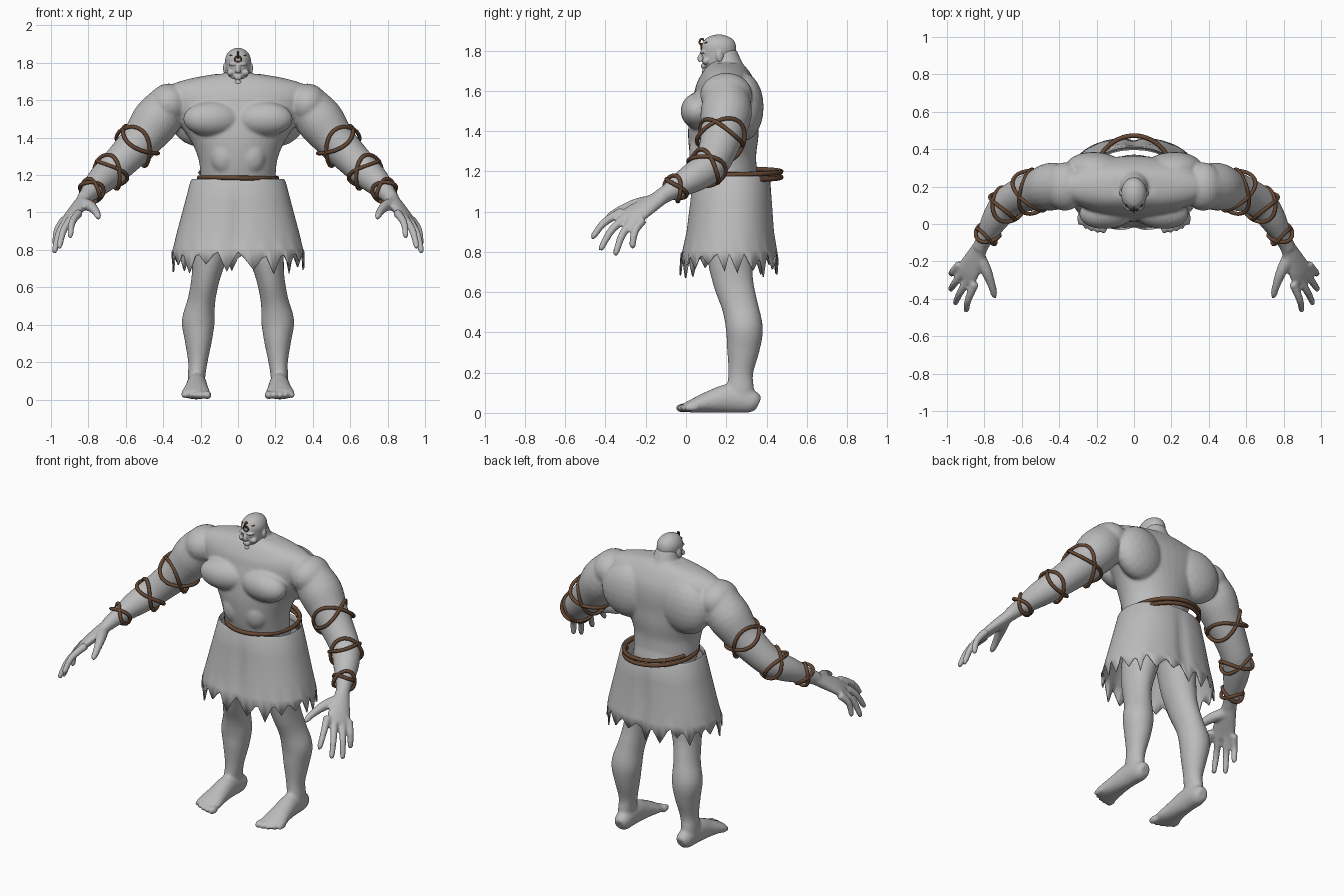
import bpy, bmesh, math, random
from mathutils import Vector, Matrix

if "Cube" in bpy.data.objects:
    bpy.data.objects.remove(bpy.data.objects["Cube"])
random.seed(4)
X, Y = Vector((1, 0, 0)), Vector((0, 1, 0))


def material(name, rgb):
    m = bpy.data.materials.new(name)
    m.use_nodes = True
    m.diffuse_color = (*rgb, 1)
    m.node_tree.nodes["Principled BSDF"].inputs["Base Color"].default_value = (*rgb, 1)
    return m


GREY = material("stone grey", (0.5, 0.5, 0.5))
BROWN = material("rope brown", (0.13, 0.065, 0.035))


def spline(pts, steps=4):
    """Catmull-Rom interpolation of tuples of any length."""
    out, last = [], len(pts) - 1
    for i in range(last):
        p = [pts[max(0, min(last, i + k))] for k in (-1, 0, 1, 2)]
        for s in range(steps):
            t = s / steps
            out.append([0.5 * (2 * b + (c - a) * t + (2 * a - 5 * b + 4 * c - d) * t * t
                               + (3 * b - a - 3 * c + d) * t ** 3) for a, b, c, d in zip(*p)])
    return out + [list(pts[-1])]


def loft(bm, pts, ref=X, side=1, n=24):
    """Closed tube through (x, y, z, radius along ref, other radius)."""
    rows = spline([(p[0] * side, *p[1:4], p[-1]) for p in pts])
    ref = Vector((ref[0] * side, ref[1], ref[2]))
    rings = []
    for i, row in enumerate(rows):
        t = Vector(rows[min(i + 1, len(rows) - 1)][:3]) - Vector(rows[max(i - 1, 0)][:3])
        t.normalize()
        u = (ref - t * ref.dot(t)).normalized()
        v = t.cross(u)
        angles = [math.tau * k / n for k in range(n)]
        rings.append([bm.verts.new(Vector(row[:3]) + u * row[3] * math.cos(a)
                                   + v * row[4] * math.sin(a)) for a in angles])
    for r, q in zip(rings, rings[1:]):
        for k in range(n):
            bm.faces.new((r[k], r[(k + 1) % n], q[(k + 1) % n], q[k]))
    bm.faces.new(rings[0][::-1])
    bm.faces.new(rings[-1])


def blob(bm, pos, size, rot=0):
    mat = Matrix.Translation(pos) @ Matrix.Rotation(rot, 4, "Z") @ Matrix.Diagonal((*size, 1))
    bmesh.ops.create_icosphere(bm, subdivisions=3, radius=1, matrix=mat)


def make(bm, name, mat):
    bmesh.ops.recalc_face_normals(bm, faces=bm.faces)
    me = bpy.data.meshes.new(name)
    bm.to_mesh(me)
    bm.free()
    me.materials.append(mat)
    ob = bpy.data.objects.new(name, me)
    bpy.context.collection.objects.link(ob)
    return ob


def fuse(ob, voxel, rounds):
    """Blend overlapping parts into one smooth skin."""
    r = ob.modifiers.new("fuse", "REMESH")
    r.mode, r.voxel_size, r.use_smooth_shade = "VOXEL", voxel, True
    s = ob.modifiers.new("soften", "SMOOTH")
    s.factor, s.iterations = 0.5, rounds


def rope(name, pts, radius, cyclic=False):
    cu = bpy.data.curves.new(name, "CURVE")
    cu.dimensions, cu.bevel_depth, cu.bevel_resolution = "3D", radius, 2
    cu.use_fill_caps = True
    sp = cu.splines.new("POLY")
    sp.points.add(len(pts) - 1)
    for q, p in zip(sp.points, pts):
        q.co = (*p, 1)
    sp.use_cyclic_u = cyclic
    cu.materials.append(BROWN)
    bpy.context.collection.objects.link(bpy.data.objects.new(name, cu))


# Torso, from hips to the base of the neck
body = bmesh.new()
loft(body, [(0, .22, .92, .2, .15), (0, .22, 1.1, .19, .15), (0, .2, 1.18, .2, .155),
            (0, .185, 1.28, .21, .165), (0, .185, 1.38, .25, .175), (0, .19, 1.47, .31, .172),
            (0, .2, 1.56, .37, .165), (0, .2, 1.63, .39, .15), (0, .2, 1.68, .36, .125),
            (0, .2, 1.715, .26, .1), (0, .2, 1.74, .12, .075)], n=40)
loft(body, [(0, .21, 1.64, .12, .11), (0, .2, 1.72, .085, .085), (0, .19, 1.8, .06, .06)])

ARM = [(.36, .2, 1.59, .11), (.44, .2, 1.49, .128), (.52, .18, 1.385, .108), (.6, .155, 1.3, .095),
       (.68, .11, 1.22, .085), (.745, .02, 1.16, .072), (.8, -.08, 1.1, .046), (.825, -.13, 1.07, .04)]
SPREAD = Vector((.08, .1, -.04))
TIPS = [(.9, -.47, .87), (.96, -.43, .81), (.985, -.355, .785), (.98, -.27, .82)]

for s in (1, -1):
    # Chest, back and shoulder muscles
    blob(body, (s * .135, .07, 1.5), (.16, .095, .095), -s * .15)
    blob(body, (s * .2, .285, 1.52), (.17, .1, .17), s * .1)
    blob(body, (s * .37, .2, 1.58), (.11, .13, .11))
    blob(body, (s * .07, .08, 1.3), (.08, .065, .1))
    # Arms and palms
    loft(body, ARM, Y, s)
    loft(body, [(.815, -.11, 1.08, .04, .035), (.85, -.18, 1.035, .055, .034),
                (.885, -.25, .99, .07, .028), (.905, -.29, .96, .062, .02)], SPREAD, s)
    # Fingers and thumb
    for k, tip in enumerate(TIPS):
        base = Vector((.89, -.265, .98)) + SPREAD * (k - 1.5) * .34
        mid = base.lerp(Vector(tip), .5) + Vector((.012, -.012, .012))
        loft(body, [(*base, .024), (*mid, .02), (*base.lerp(Vector(tip), .93), .016), (*tip, .008)],
             Y, s, 12)
    loft(body, [(.835, -.16, 1.05, .036), (.79, -.25, 1.035, .03), (.76, -.33, 1.005, .022),
                (.748, -.375, .98, .018), (.744, -.395, .968, .009)], Y, s, 12)
    # Legs and feet
    loft(body, [(.12, .23, .95, .11, .13), (.15, .22, .78, .095, .115), (.173, .235, .65, .076, .1),
                (.195, .268, .53, .074, .09), (.212, .29, .42, .088, .092), (.212, .285, .32, .074, .082),
                (.215, .272, .2, .052, .062), (.222, .27, .12, .047, .068), (.222, .27, .06, .047, .07)], X, s)
    loft(body, [(.215, .36, .045, .03, .035), (.217, .325, .057, .048, .057), (.22, .22, .072, .054, .072),
                (.222, .12, .055, .064, .055), (.225, .04, .036, .077, .036), (.225, .0, .028, .072, .024)], X, s)
    for k in range(5):
        blob(body, (s * (.163 + .032 * k), -.014 + .005 * k * k / 2, .024),
             (.021 - .002 * k, .038, .024 - .002 * k))
fuse(make(body, "body", GREY), .009, 5)

# Head with simple facial features
head = bmesh.new()
loft(head, [(0, .12, 1.682, .025, .03), (0, .135, 1.7, .044, .053), (0, .15, 1.74, .06, .075),
            (0, .16, 1.785, .067, .086), (0, .163, 1.825, .068, .086), (0, .163, 1.857, .052, .068),
            (0, .163, 1.874, .028, .036), (0, .163, 1.88, .008, .01)], n=32)
loft(head, [(0, .082, 1.788, .009, .01), (0, .07, 1.762, .013, .014), (0, .075, 1.747, .016, .01)])
for z in (1.728, 1.718):
    blob(head, (0, .085, z), (.022, .012, .006))
blob(head, (0, .093, 1.694), (.02, .014, .014))
for s in (1, -1):
    blob(head, (s * .027, .083, 1.792), (.024, .014, .008), s * .3)
    blob(head, (s * .027, .09, 1.775), (.013, .01, .007))
    blob(head, (s * .04, .1, 1.748), (.02, .02, .018))
    blob(head, (s * .069, .168, 1.772), (.01, .019, .03), s * .3)
fuse(make(head, "head", GREY), .0045, 2)

# Skirt with a ragged hem
skirt, N = bmesh.new(), 96
SECTIONS = [(1.15, .235, .05, .395), (1.178, .247, .04, .41), (1.165, .255, .033, .418),
            (1.05, .285, .018, .43), (.9, .325, 0, .44), (.81, .347, -.02, .455), (.72, .355, -.035, .463)]
hem = []
while len(hem) < N:
    width, tip = random.choice((3, 4, 5, 6)), random.uniform(.67, .75)
    hem += [tip + (.79 - tip) * abs(k - width // 2) / (width / 2) for k in range(width)]
rings = []
for j, (z, a, front, back) in enumerate(SECTIONS):
    ring = []
    for k in range(N):
        t = math.tau * k / N
        c, s = math.cos(t), math.sin(t)
        x = a * math.copysign(abs(c) ** .88, c)
        crease = 1 - .07 * math.exp(-(x / .035) ** 2) * (j > 2)
        y = (front + back) / 2 + (back - front) / 2 * math.copysign(abs(s) ** .88, s) * crease
        ring.append(skirt.verts.new((x, y, hem[k] if j == len(SECTIONS) - 1 else z)))
    rings.append(ring)
for r, q in zip(rings, rings[1:]):
    for k in range(N):
        skirt.faces.new((r[k], r[(k + 1) % N], q[(k + 1) % N], q[k]))
ob = make(skirt, "skirt", GREY)
ob.modifiers.new("cloth", "SOLIDIFY").thickness = .008
bpy.ops.object.select_all(action="DESELECT")
ob.select_set(True)
bpy.context.view_layer.objects.active = ob
bpy.ops.object.shade_smooth_by_angle(angle=math.radians(50))


def wrap(name, centre, axis, radius, lean, phase, side):
    """Rope wound twice around a limb, its two turns crossing."""
    d = Vector(axis).normalized()
    u = (Y - d * Y.dot(d)).normalized()
    v = d.cross(u)
    pts = []
    for k in range(81):
        a = math.tau * 2 * k / 80
        p = (Vector(centre) + (u * math.cos(a) + v * math.sin(a)) * radius
             + d * lean * math.sin(a * 1.5 + phase))
        pts.append((p.x * side, p.y, p.z))
    rope(name, pts, .0105, True)


# Ropes on the arms
for s, label in ((1, "left"), (-1, "right")):
    wrap(label + "_upper_arm_rope", (.54, .175, 1.365), (.7, -.2, -.7), .114, .05, .4, s)
    wrap(label + "_elbow_rope", (.685, .1, 1.215), (.6, -.5, -.55), .092, .036, 1.2, s)
    wrap(label + "_wrist_rope", (.785, -.055, 1.115), (.45, -.8, -.5), .062, .026, 2, s)

# Waist rope, doubled at the back
waist = []
for k in range(91):
    f = k / 90
    a = math.pi * (.08 + 2.84 * f)
    waist.append((.208 * math.cos(a), .25 + .222 * math.sin(a), 1.165 + .04 * f - .008 * math.cos(a)))
rope("waist_rope", waist, .0125)

# Forehead ornament: thin band, ring and curled tuft
band = [(.0025 * k, .086 + .000055 * k * k, 1.826 + .0009 * abs(k)) for k in range(-18, 19)]
rope("forehead_band", band, .003)
loop = [math.tau * k / 20 for k in range(20)]
rope("forehead_ring", [(.017 * math.cos(a), .077, 1.82 + .015 * math.sin(a)) for a in loop], .0045, True)
rope("forehead_tuft", [p[:3] for p in spline([(0, .08, 1.825), (0, .068, 1.838), (0, .072, 1.855),
                                             (0, .084, 1.858), (0, .086, 1.848)])], .005)
